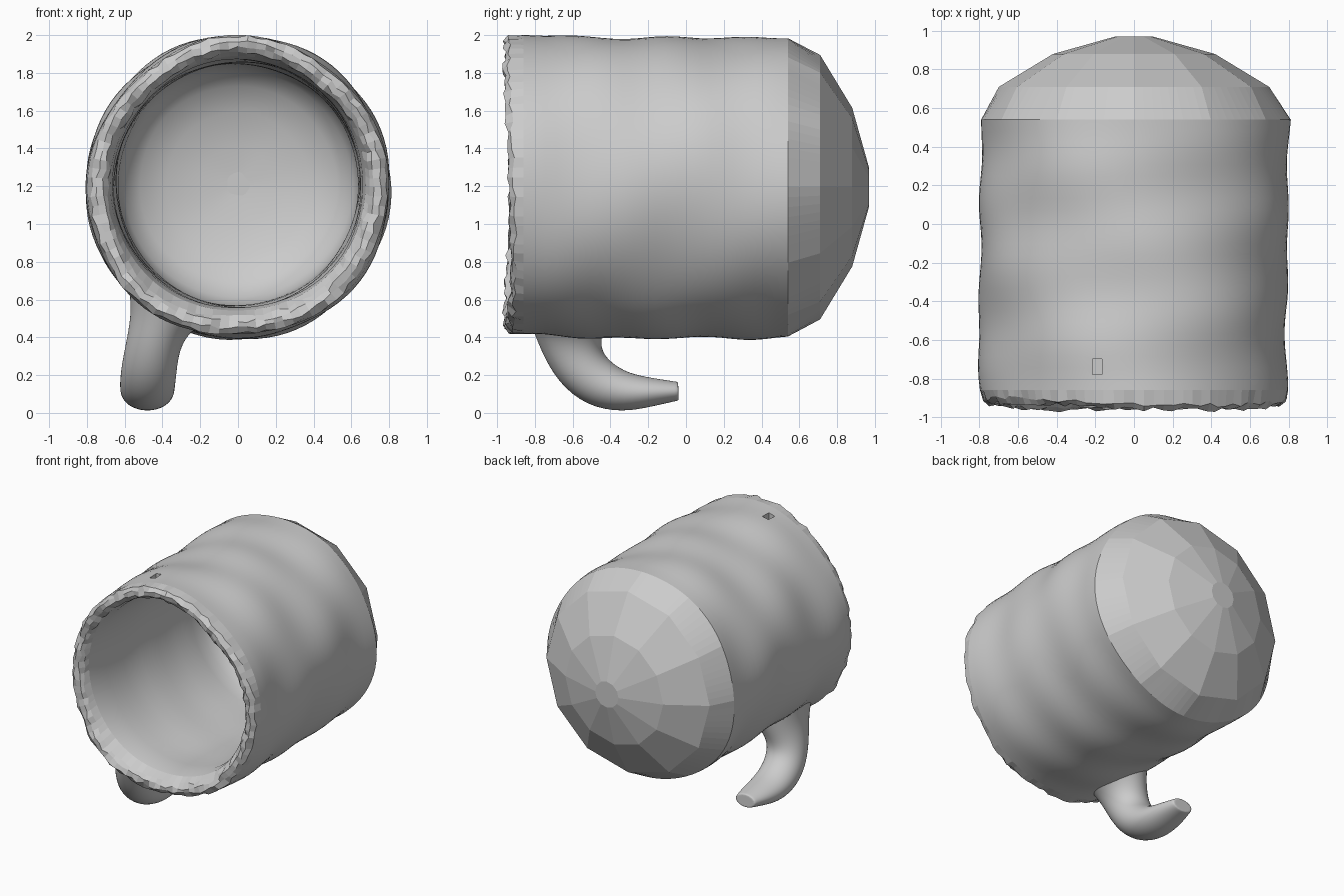
import bpy, bmesh, math, random
from mathutils import Vector

if "Cube" in bpy.data.objects:
    bpy.data.objects.remove(bpy.data.objects["Cube"])

random.seed(4)
SEG = 96       # sides of the smooth body
FACETS = 12    # sides of the low-poly rounded bottom


def finish(name, bm):
    bmesh.ops.recalc_face_normals(bm, faces=bm.faces)
    mesh = bpy.data.meshes.new(name)
    bm.to_mesh(mesh)
    bm.free()
    obj = bpy.data.objects.new(name, mesh)
    bpy.context.collection.objects.link(obj)
    return obj


def bridge(bm, a, b, smooth):
    n = len(a)
    for i in range(n):
        f = bm.faces.new((a[i], a[(i + 1) % n], b[(i + 1) % n], b[i]))
        f.smooth = smooth


def wobble(t, y):
    # Uneven hand-made surface
    return (0.008 * math.sin(3 * t + 4 * y) + 0.007 * math.sin(5 * t - 7 * y)
            + 0.006 * math.sin(14 * y + 2 * t))


# Profile of the mug lying on its side: (y, radius, kind)
profile = [(0.97, 0.10, "facet"), (0.88, 0.42, "facet"), (0.71, 0.70, "facet"),
           (0.54, 0.795, "body")]
profile += [(0.54 - 1.40 * i / 24, 0.795, "body") for i in range(1, 25)]
profile += [(-0.92, 0.785, "rim"), (-0.945, 0.755, "rim"), (-0.94, 0.72, "rim"),
            (-0.91, 0.695, "rim")]
profile += [(-0.86, 0.675, "inside"), (-0.78, 0.66, "inside")]
profile += [(-0.78 + 1.2 * i / 12, 0.66 - 0.025 * i / 12, "inside") for i in range(1, 13)]
profile += [(0.52, 0.60, "inside"), (0.60, 0.52, "inside"), (0.66, 0.38, "inside"),
            (0.70, 0.2, "inside"), (0.71, 0.06, "inside")]

# Mug body, rim, hollow and faceted bottom
bm = bmesh.new()
rings = []
for y, r, kind in profile:
    ring = []
    zc = 1.21 if kind == "inside" else 1.195
    for i in range(SEG):
        t = 2 * math.pi * i / SEG
        rr, yy = r, y
        if kind == "facet":
            step = 2 * math.pi / FACETS
            rr = r * math.cos(step / 2) / math.cos(t % step - step / 2)
        elif kind == "body":
            rr += wobble(t, y)
        elif kind == "rim":
            rr += wobble(t, y) + random.uniform(-0.009, 0.009)
            yy += 0.018 * math.sin(2 * t + 2.5) + random.uniform(-0.012, 0.012)
        else:
            rr += 0.4 * wobble(t, y)
        ring.append(bm.verts.new((rr * math.cos(t), yy, zc + rr * math.sin(t))))
    rings.append((ring, kind))
for (a, ka), (b, kb) in zip(rings, rings[1:]):
    bridge(bm, a, b, ka != "facet" and "rim" not in (ka, kb))
bm.faces.new(rings[0][0])
bm.faces.new(rings[-1][0])
mug = finish("mug_body", bm)

# Small pit in the top near the rim
bpy.ops.mesh.primitive_cube_add(size=1, location=(-0.19, -0.74, 1.97))
cutter = bpy.context.object
cutter.name = "pit_cutter"
cutter.scale = (0.05, 0.08, 0.1)
cutter.hide_render = True
cutter.hide_set(True)
cut = mug.modifiers.new("pit", "BOOLEAN")
cut.operation = "DIFFERENCE"
cut.object = cutter

# Hooked handle: centre, half width, half thickness along the path
path = [(-.36, -.63, .60, .25, .25), (-.41, -.62, .49, .165, .205),
        (-.45, -.61, .36, .145, .165), (-.47, -.56, .24, .15, .145),
        (-.48, -.46, .15, .15, .135), (-.48, -.32, .105, .145, .107),
        (-.48, -.17, .11, .125, .075), (-.48, -.04, .115, .085, .05)]
bm = bmesh.new()
rings = []
for k, (x, y, z, w, h) in enumerate(path):
    before = Vector(path[max(k - 1, 0)][:3])
    after = Vector(path[min(k + 1, len(path) - 1)][:3])
    tangent = (after - before).normalized()
    side = Vector((1, 0, 0))
    side = (side - tangent * side.dot(tangent)).normalized()
    up = tangent.cross(side)
    ring = []
    for i in range(16):
        t = 2 * math.pi * i / 16
        ring.append(bm.verts.new(Vector((x, y, z)) + side * w * math.cos(t) + up * h * math.sin(t)))
    rings.append(ring)
for a, b in zip(rings, rings[1:]):
    bridge(bm, a, b, True)
for ring in (rings[0], rings[-1]):
    # Inset caps keep the ends blunt when subdivided
    cap = bm.faces.new(ring)
    cap.smooth = True
    bmesh.ops.inset_region(bm, faces=[cap], thickness=0.015)
handle = finish("handle_hook", bm)
sub = handle.modifiers.new("smooth", "SUBSURF")
sub.levels = sub.render_levels = 2
